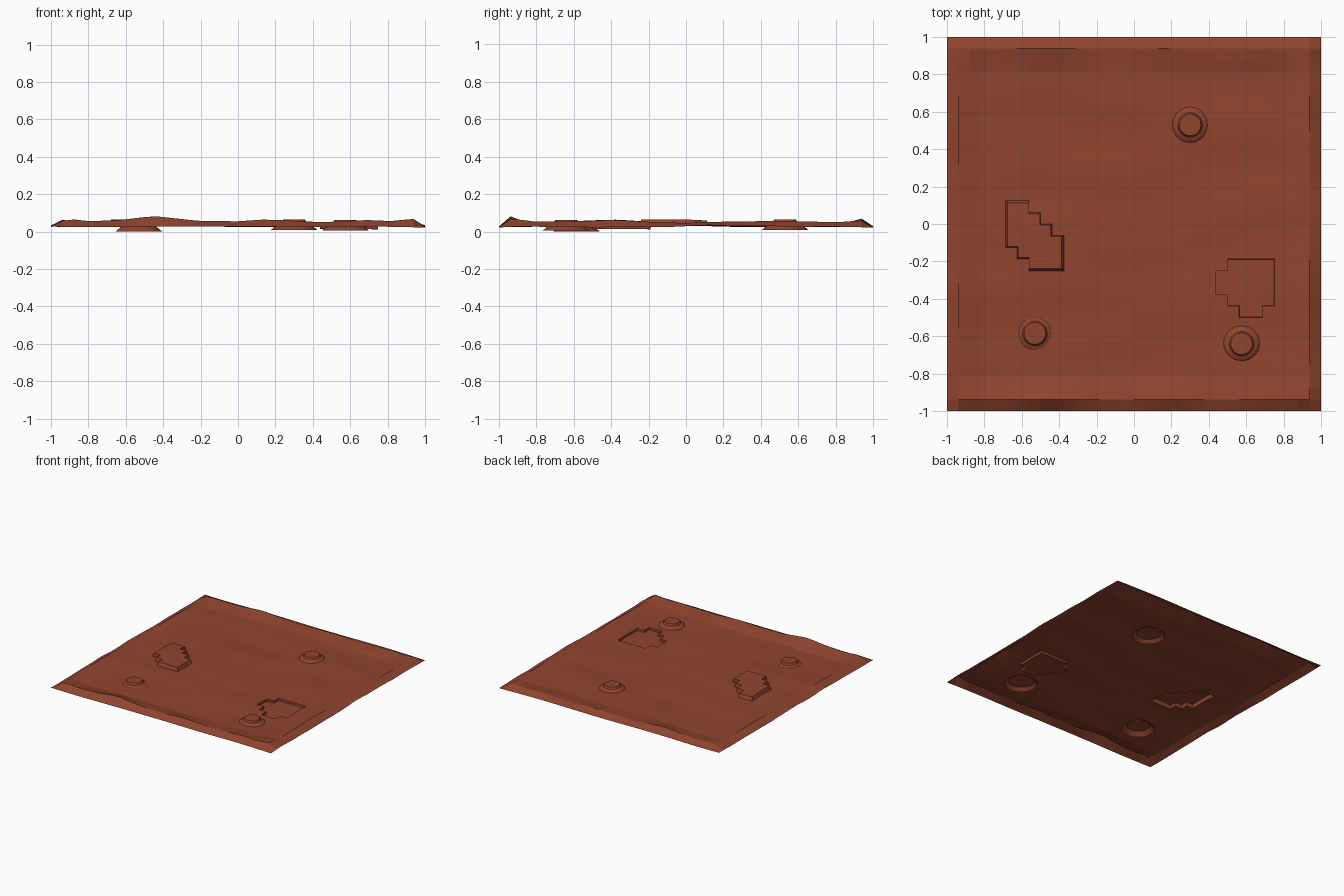
import bpy, bmesh, math
from mathutils import Vector, noise

if "Cube" in bpy.data.objects:
    bpy.data.objects.remove(bpy.data.objects["Cube"])

mat = bpy.data.materials.new("red_soil")
mat.diffuse_color = (0.28, 0.058, 0.028, 1)
mat.use_nodes = True
mat.node_tree.nodes["Principled BSDF"].inputs["Base Color"].default_value = mat.diffuse_color
N = 32

# Ridge heights along the borders, as (position, height)
RIDGE_X = [(-1, .05), (-.88, .065), (-.8, .056), (-.65, .06), (-.45, .083), (-.2, .056),
           (0, .055), (.15, .065), (.45, .05), (.7, .062), (.83, .055), (.93, .07), (1, .045)]
RIDGE_Y = [(-1, .05), (-.93, .075), (-.85, .06), (-.6, .063), (-.4, .073), (-.2, .06), (0, .05),
           (.2, .058), (.5, .065), (.65, .062), (.8, .055), (.87, .06), (1, .035)]


def lookup(table, t):
    for (a, za), (b, zb) in zip(table, table[1:]):
        if t <= b:
            return za + (zb - za) * (t - a) / (b - a)
    return table[-1][1]


def border(t):
    # 0 inside, 1 on the ridge, then falling off to the outer edge
    d = 1 - abs(t)
    if d < .0625:
        return d / .0625
    return max(0, 1 - (d - .0625) / .125)


def height(x, y):
    base = .032 + .010 * noise.noise(Vector((x * 1.8, y * 4.5, 2.3)))
    fx, fy = border(x), border(y)
    z = base
    z += fy * max(0, lookup(RIDGE_X, x) - base) * (1 if y < 0 else .75) * min(1, (1 - abs(x)) / .06)
    z += fx * max(0, lookup(RIDGE_Y, y) - base) * .75 * min(1, (1 - abs(y)) / .06) * (1 - fy)
    if max(abs(x), abs(y)) > .99:
        z -= .006
    return z


def finish(bm, name):
    me = bpy.data.meshes.new(name)
    bm.to_mesh(me)
    bm.free()
    ob = bpy.data.objects.new(name, me)
    me.materials.append(mat)
    bpy.context.collection.objects.link(ob)
    return ob


def extrude_patch(bm, rows, dz, scale):
    # Extrudes the grid cells named by row: (first column, end column)
    faces = []
    for f in bm.faces:
        c = f.calc_center_median()
        i, j = int((c.x + 1) * N / 2), int((c.y + 1) * N / 2)
        if j in rows and rows[j][0] <= i < rows[j][1]:
            faces.append(f)
    res = bmesh.ops.extrude_face_region(bm, geom=faces)
    bmesh.ops.delete(bm, geom=faces, context='FACES')
    vs = [g for g in res['geom'] if isinstance(g, bmesh.types.BMVert)]
    mid = sum((v.co for v in vs), Vector()) / len(vs)
    for v in vs:
        v.co.x = mid.x + (v.co.x - mid.x) * scale
        v.co.y = mid.y + (v.co.y - mid.y) * scale
        v.co.z += dz


# Ground sheet with a raised mesa and a sunken pit
bm = bmesh.new()
bmesh.ops.create_grid(bm, x_segments=N, y_segments=N, size=1)
for v in bm.verts:
    v.co.z = height(v.co.x, v.co.y)
mesa = {17: (5, 7), 16: (5, 8), 15: (5, 9), 14: (5, 10), 13: (6, 10), 12: (7, 10)}
pit = {12: (24, 28), 11: (23, 28), 10: (23, 28), 9: (24, 28), 8: (25, 27)}
extrude_patch(bm, mesa, .028, .93)
extrude_patch(bm, pit, -.018, .99)
finish(bm, "ground")


# Low vents: flared skirt, short neck and flat cap, open underneath
def vent(x, y, z0, name, seg=20):
    bm = bmesh.new()
    rings = []
    for r, z in [(.125, 0), (.085, .033), (.066, .042), (.058, .057)]:
        rings.append([bm.verts.new((x + r * math.cos(2 * math.pi * k / seg),
                                    y + r * math.sin(2 * math.pi * k / seg), z0 + z))
                      for k in range(seg)])
    for a, b in zip(rings, rings[1:]):
        for k in range(seg):
            n = (k + 1) % seg
            bm.faces.new((a[k], a[n], b[n], b[k]))
    bm.faces.new(rings[-1])
    finish(bm, name)


for i, (x, y, z0) in enumerate([(-.53, -.585, 0), (.575, -.64, .006), (.3, .53, .008)]):
    vent(x, y, z0, f"vent_{i + 1}")
